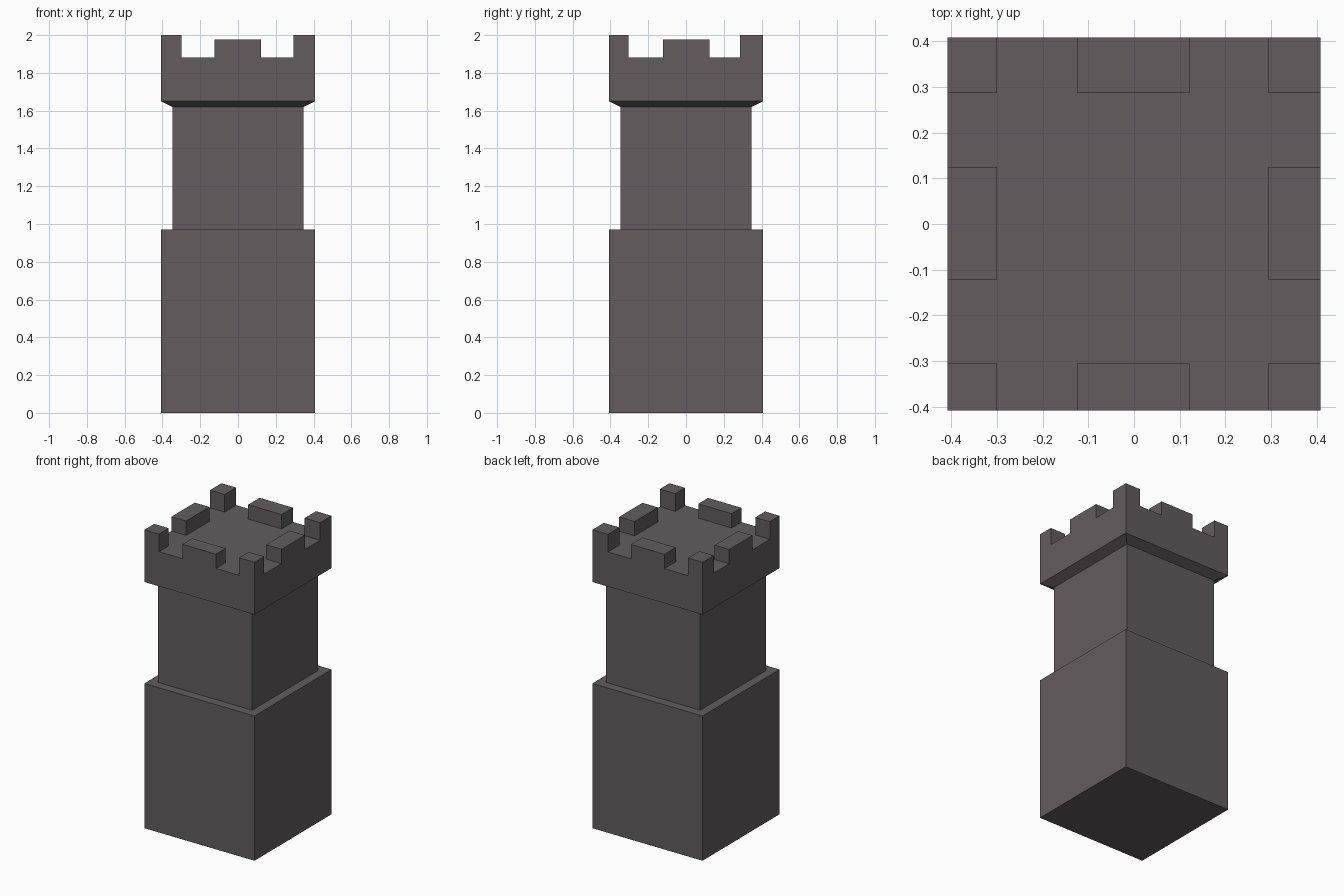
import bpy, bmesh

if "Cube" in bpy.data.objects:
    bpy.data.objects.remove(bpy.data.objects["Cube"])

stone = bpy.data.materials.new("dark_grey_stone")
stone.diffuse_color = (0.125, 0.107, 0.112, 1.0)
stone.use_nodes = True
stone.node_tree.nodes["Principled BSDF"].inputs["Base Color"].default_value = stone.diffuse_color


def square_stack(name, rings):
    """Solid made of square rings (x0, x1, y0, y1, z), bottom to top."""
    bm = bmesh.new()
    loops = []
    for x0, x1, y0, y1, z in rings:
        loops.append([bm.verts.new(p) for p in
                      ((x0, y0, z), (x1, y0, z), (x1, y1, z), (x0, y1, z))])
    for a, b in zip(loops, loops[1:]):
        for i in range(4):
            j = (i + 1) % 4
            bm.faces.new((a[i], a[j], b[j], b[i]))
    bm.faces.new(loops[0][::-1])
    bm.faces.new(loops[-1])
    bmesh.ops.recalc_face_normals(bm, faces=bm.faces)
    mesh = bpy.data.meshes.new(name)
    bm.to_mesh(mesh)
    bm.free()
    mesh.materials.append(stone)
    obj = bpy.data.objects.new(name, mesh)
    bpy.context.collection.objects.link(obj)
    return obj


# Tower body: wide base, narrower shaft, flared corbel and parapet block
W, S = 0.408, 0.348          # half widths of base/parapet and shaft
DECK = 1.882
profile = [(W, 0), (W, 0.97), (S, 0.97), (S, 1.62), (W, 1.65), (W, DECK)]
square_stack("tower_body", [(-r, r, -r, r, z) for r, z in profile])

# Battlements: tall corner blocks and lower middle blocks around the deck
xs = {"left": (-W, -0.30), "middle": (-0.125, 0.122), "right": (0.293, W)}
ys = {"front": (-W, -0.305), "middle": (-0.122, 0.125), "back": (0.287, W)}
for xn, (x0, x1) in xs.items():
    for yn, (y0, y1) in ys.items():
        if xn == yn:
            continue         # the centre of the deck stays open
        top = 1.978 if "middle" in (xn, yn) else 2.0
        square_stack(f"battlement_{yn}_{xn}",
                     [(x0, x1, y0, y1, DECK), (x0, x1, y0, y1, top)])
